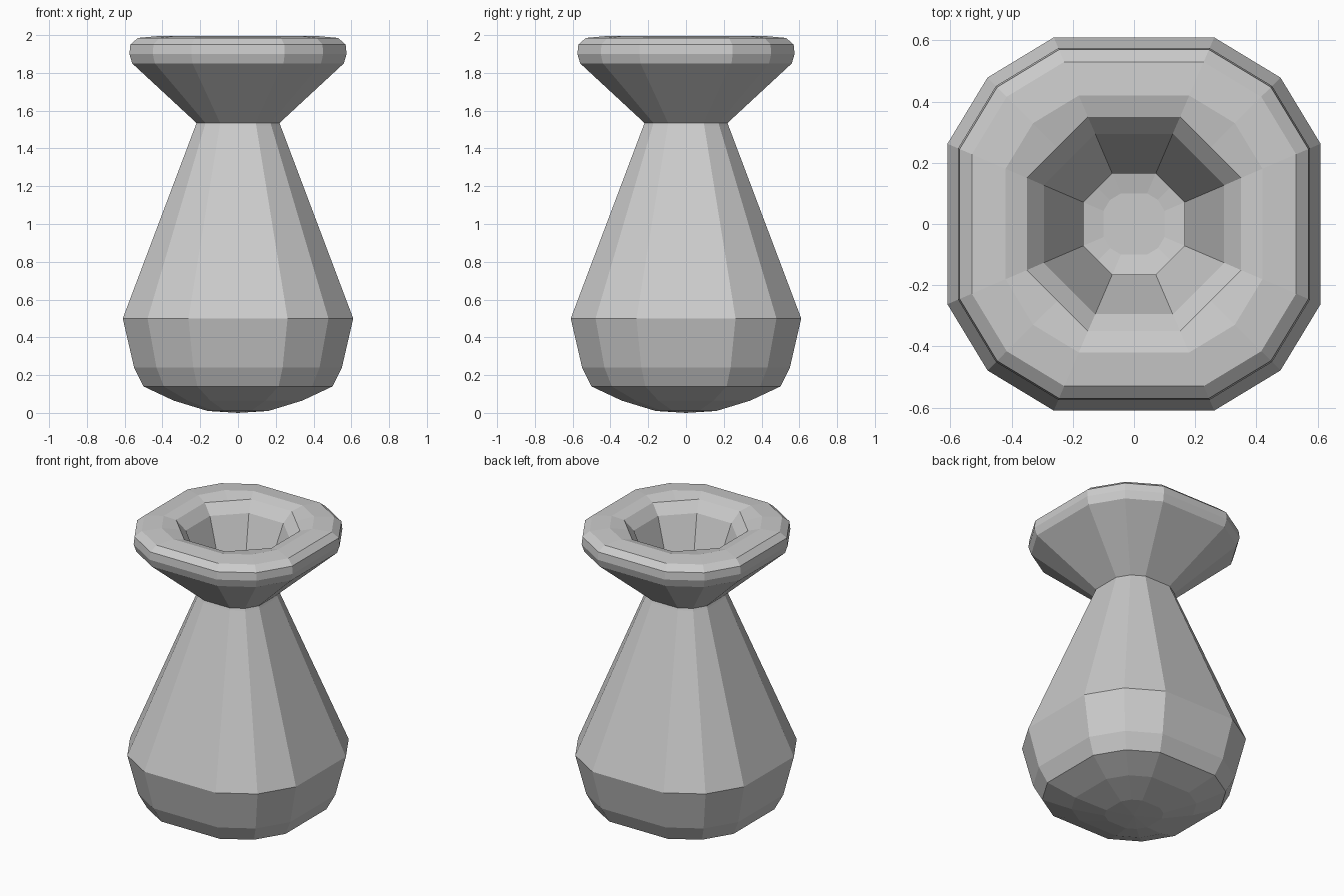
import bpy, bmesh

if "Cube" in bpy.data.objects:
    bpy.data.objects.remove(bpy.data.objects["Cube"])

# Profile rings: (half width, height, corner factor); outside from base up, then inside down
OUT, IN = 0.785, 0.715
profile = [
    # rounded base and belly
    (0.16, 0.01, OUT), (0.34, 0.065, OUT), (0.50, 0.14, OUT), (0.55, 0.24, OUT), (0.61, 0.50, OUT),
    # neck and flared lip
    (0.225, 1.52, OUT), (0.22, 1.535, OUT), (0.56, 1.85, OUT), (0.575, 1.90, OUT),
    (0.57, 1.95, OUT), (0.53, 1.985, OUT), (0.42, 1.995, OUT),
    # octagonal funnel
    (0.35, 1.975, IN), (0.295, 1.91, IN), (0.165, 1.53, IN),
    # hollow inside
    (0.56, 0.50, OUT), (0.50, 0.25, OUT), (0.45, 0.165, OUT), (0.30, 0.095, OUT), (0.10, 0.05, OUT),
]


def ring_points(h, z, k):
    """Twelve points: four wide sides with a two-facet corner between them."""
    pts = []
    x, y = 1.0, 0.0
    for _ in range(4):
        for a, b in ((1, 0.43), (k, k), (0.43, 1)):
            pts.append((h * (a * x - b * y), h * (a * y + b * x), z))
        x, y = -y, x
    return pts


bm = bmesh.new()
rings = [[bm.verts.new(p) for p in ring_points(*row)] for row in profile]
for lower, upper in zip(rings, rings[1:]):
    for i in range(12):
        j = (i + 1) % 12
        bm.faces.new((lower[i], lower[j], upper[j], upper[i]))

# Underside point and inner floor
tip = bm.verts.new((0, 0, 0))
for i in range(12):
    bm.faces.new((tip, rings[0][(i + 1) % 12], rings[0][i]))
bm.faces.new(rings[-1])
bmesh.ops.recalc_face_normals(bm, faces=bm.faces)

mesh = bpy.data.meshes.new("vase")
bm.to_mesh(mesh)
bm.free()
vase = bpy.data.objects.new("vase", mesh)
bpy.context.collection.objects.link(vase)
